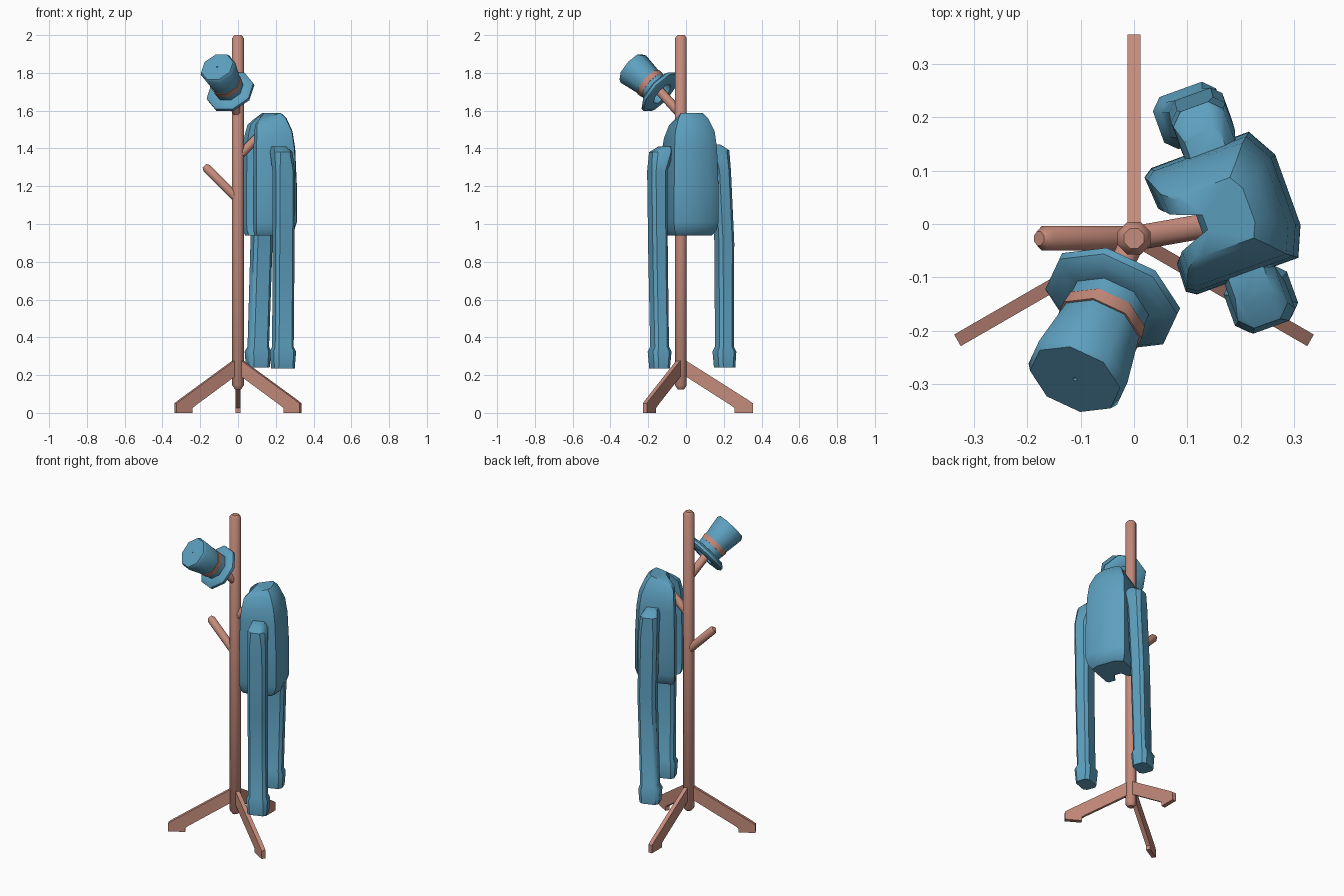
import bpy, math
from mathutils import Vector, Matrix

if "Cube" in bpy.data.objects:
    bpy.data.objects.remove(bpy.data.objects["Cube"])


def material(name, rgb):
    m = bpy.data.materials.new(name)
    m.diffuse_color = (*rgb, 1)
    m.use_nodes = True
    m.node_tree.nodes["Principled BSDF"].inputs["Base Color"].default_value = m.diffuse_color
    return m


WOOD = material("wood", (0.56, 0.26, 0.2))
CLOTH = material("cloth", (0.11, 0.35, 0.52))


def make(name, verts, faces, mat, angle=40):
    me = bpy.data.meshes.new(name)
    me.from_pydata([tuple(v) for v in verts], [], faces)
    me.materials.append(mat)
    ob = bpy.data.objects.new(name, me)
    bpy.context.collection.objects.link(ob)
    bpy.ops.object.select_all(action='DESELECT')
    ob.select_set(True)
    bpy.context.view_layer.objects.active = ob
    bpy.ops.object.mode_set(mode='EDIT')
    bpy.ops.mesh.select_all(action='SELECT')
    bpy.ops.mesh.normals_make_consistent(inside=False)
    bpy.ops.object.mode_set(mode='OBJECT')
    bpy.ops.object.shade_smooth_by_angle(angle=math.radians(angle))
    return ob


def loft(name, rings, mat, closed=False, angle=40):
    """Join equal-length rings of points; cap the ends or close into a loop."""
    n, k = len(rings[0]), len(rings)
    verts = [p for r in rings for p in r]
    faces = [(i * n + j, i * n + (j + 1) % n,
              (i + 1) % k * n + (j + 1) % n, (i + 1) % k * n + j)
             for i in range(k if closed else k - 1) for j in range(n)]
    if not closed:
        faces += [tuple(range(n)), tuple(range((k - 1) * n, k * n))]
    return make(name, verts, faces, mat, angle)


def lathe(name, profile, origin, axis, mat, sides=8, closed=False, angle=50):
    """Revolve (radius, height) points around an axis."""
    rot = Vector(axis).to_track_quat('Z', 'Y')
    rings = []
    for r, h in profile:
        ring = []
        for i in range(sides):
            a = math.tau * (i + 0.5) / sides
            ring.append(Vector(origin) + rot @ Vector((r * math.cos(a), r * math.sin(a), h)))
        rings.append(ring)
    return loft(name, rings, mat, closed, angle)


# Pole
PY = -0.027
lathe("pole", [(0.018, 0.125), (0.033, 0.145), (0.033, 1.985), (0.02, 2.0)],
      (0, PY, 0), (0, 0, 1), WOOD)

# Three legs with stepped feet
leg = [(0, 0.295), (0.03, 0.275), (0.36, 0.066), (0.382, 0.05), (0.382, 0),
       (0.285, 0), (0.285, 0.025), (0.265, 0.04), (0.03, 0.19), (0, 0.19)]
for i, deg in enumerate((90, 210, 330)):
    m = Matrix.Translation((0, PY, 0)) @ Matrix.Rotation(math.radians(deg), 4, 'Z')
    loft(f"leg_{i + 1}", [[m @ Vector((r, s, z)) for r, z in leg]
                          for s in (-0.0125, 0.0125)], WOOD, angle=30)

# Three pegs slanting upwards
for name, z, deg in (("left_peg", 1.13, 180), ("coat_peg", 1.355, 10), ("hat_peg", 1.58, 245)):
    a = math.radians(deg)
    lathe(name, [(0.025, 0), (0.025, 0.235), (0.014, 0.252)], (0, PY, z),
          (math.cos(a), math.sin(a), 1), WOOD)

# Hat with a hollow crown, and its band
HAT, AXIS = (-0.04, -0.14, 1.70), (-0.07, -0.15, 0.13)
lathe("hat", [(0.115, -0.02), (0.132, -0.008), (0.132, 0.008), (0.115, 0.02), (0.08, 0.022),
              (0.083, 0.09), (0.099, 0.195), (0.09, 0.212), (0.004, 0.212),
              (0.004, 0.19), (0.08, 0.19), (0.066, -0.02)], HAT, AXIS, CLOTH, closed=True)
lathe("hat_band", [(0.083, 0.052), (0.087, 0.082), (0.075, 0.082), (0.075, 0.052)],
      HAT, AXIS, WOOD, closed=True)

# Coat frame: u runs across the shoulders, n points away from the pole
U, N, C = Vector((0.34, -0.94, 0)), Vector((0.94, 0.34, 0)), Vector((0.18, 0.02, 0))


def coat(u, n, z):
    return C + U * u + N * n + Vector((0, 0, z))


# Coat body: C-shaped section open towards the pole
section = [(-0.055, -0.124), (-0.118, -0.128), (-0.13, -0.11), (-0.132, 0.085),
           (-0.075, 0.117), (0.065, 0.117), (0.122, 0.092), (0.122, -0.11),
           (0.11, -0.128), (0.055, -0.126), (0.03, -0.06), (-0.03, -0.06)]
levels = [(0.94, 0.80, 0.80, -0.015), (0.965, 0.93, 0.93, -0.006), (1.01, 1.0, 1.0, 0),
          (1.2, 0.99, 1.0, 0), (1.40, 0.95, 0.95, -0.003), (1.49, 0.88, 0.88, -0.008),
          (1.56, 0.66, 0.72, -0.018), (1.588, 0.48, 0.50, -0.02)]
rings = [[coat(u * su, n * sn + off, z - (0.035 if n < -0.1 and z > 1.45 else 0))
          for u, n in section] for z, su, sn, off in levels]
loft("coat_body", rings, CLOTH)


# Sleeves with flared cuffs: (z, u, n, half width in u, half width in n)
def sleeve(name, path):
    rings = []
    for z, u, n, a, b in path:
        c = a * 0.4
        rings.append([coat(u + x, n + y, z) for x, y in (
            (a, b - c), (a - c, b), (c - a, b), (-a, b - c),
            (-a, c - b), (c - a, -b), (a - c, -b), (a, c - b))])
    loft(name, rings, CLOTH)


sleeve("front_sleeve", [(1.41, 0.135, -0.01, 0.03, 0.035), (1.38, 0.158, -0.005, 0.06, 0.05),
                        (1.28, 0.183, 0, 0.044, 0.054), (0.85, 0.179, 0, 0.042, 0.053),
                        (0.35, 0.170, 0, 0.040, 0.052), (0.325, 0.170, 0, 0.052, 0.063),
                        (0.235, 0.170, 0, 0.044, 0.057)])
sleeve("back_sleeve", [(1.42, -0.135, 0, 0.03, 0.035), (1.39, -0.155, 0.005, 0.056, 0.05),
                       (1.28, -0.172, 0.008, 0.044, 0.054), (0.9, -0.191, 0.01, 0.043, 0.053),
                       (0.35, -0.197, -0.006, 0.040, 0.052), (0.325, -0.198, -0.008, 0.052, 0.063),
                       (0.24, -0.199, -0.008, 0.046, 0.057)])
